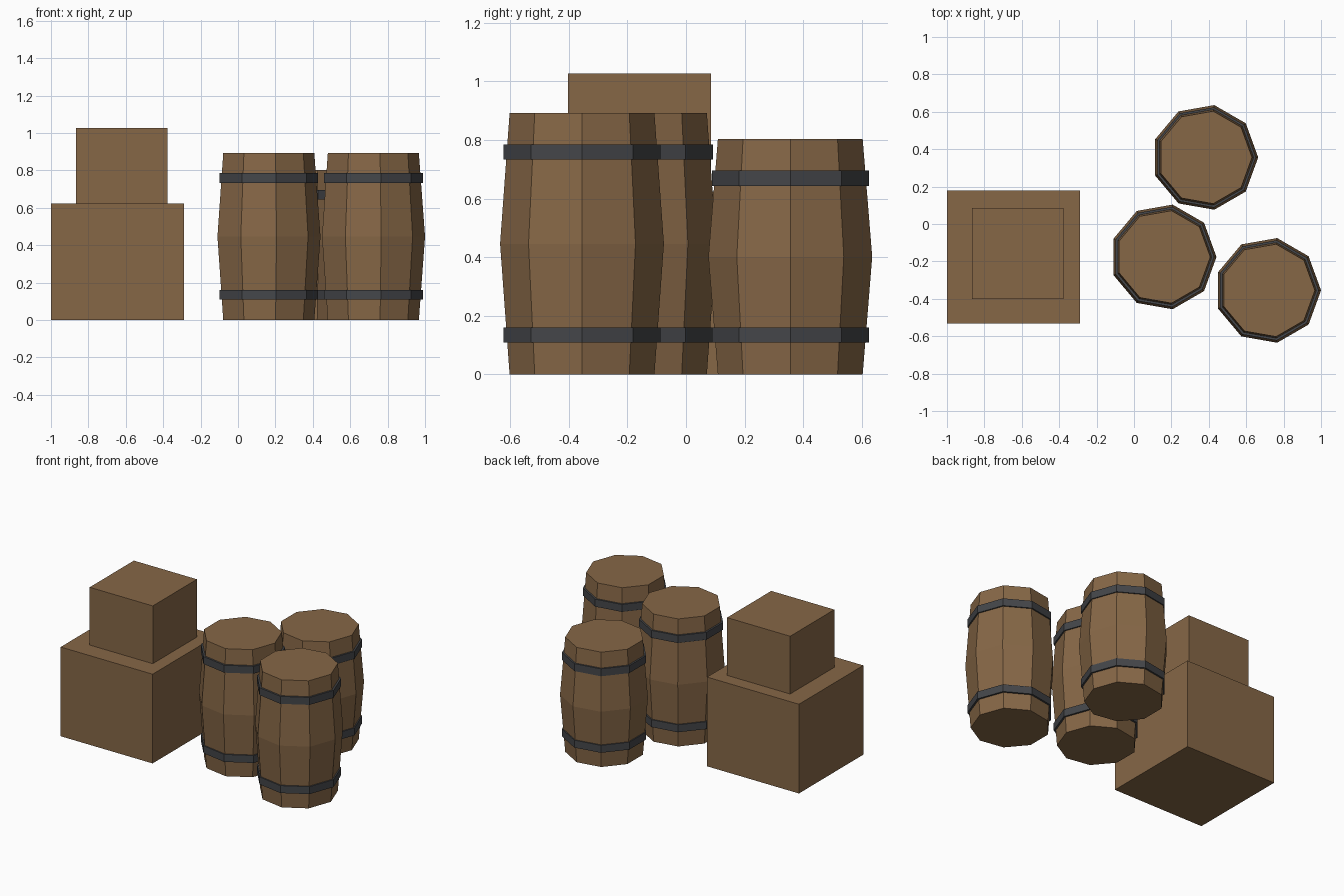
import bpy, bmesh
from math import cos, sin, tau

if "Cube" in bpy.data.objects:
    bpy.data.objects.remove(bpy.data.objects["Cube"])

SIDES = 9


def material(name, rgb):
    m = bpy.data.materials.new(name)
    m.diffuse_color = (*rgb, 1)
    m.use_nodes = True
    m.node_tree.nodes["Principled BSDF"].inputs["Base Color"].default_value = m.diffuse_color
    return m


wood = material("wood", (0.24, 0.136, 0.062))
iron = material("iron", (0.058, 0.061, 0.067))


def add_object(name, bm, mat):
    bmesh.ops.recalc_face_normals(bm, faces=bm.faces)
    mesh = bpy.data.meshes.new(name)
    bm.to_mesh(mesh)
    bm.free()
    mesh.materials.append(mat)
    obj = bpy.data.objects.new(name, mesh)
    bpy.context.collection.objects.link(obj)
    return obj


def turned(name, profile, location, mat):
    """Capped nine-sided solid from (radius, z) pairs, one corner facing +x."""
    bm = bmesh.new()
    rings = [[bm.verts.new((r * cos(tau * i / SIDES), r * sin(tau * i / SIDES), z))
              for i in range(SIDES)] for r, z in profile]
    for low, high in zip(rings, rings[1:]):
        for i in range(SIDES):
            j = (i + 1) % SIDES
            bm.faces.new((low[i], low[j], high[j], high[i]))
    bm.faces.new(rings[0])
    bm.faces.new(rings[-1])
    obj = add_object(name, bm, mat)
    obj.location = location
    return obj


def crate(name, x, y, z, width, height):
    bm = bmesh.new()
    bmesh.ops.create_cube(bm, size=1)
    bmesh.ops.scale(bm, vec=(width, width, height), verts=bm.verts)
    add_object(name, bm, wood).location = (x, y, z + height / 2)


def barrel(name, x, y, height):
    # Bulging body with one ring of edges at mid height
    turned(name + "_body", [(0.251, 0), (0.284, height / 2), (0.251, height)],
           (x, y, 0), wood)
    # Straight iron hoops near each end
    for part, z in (("lower", 0.135), ("upper", height - 0.133)):
        turned(f"{name}_{part}_hoop", [(0.272, -0.026), (0.272, 0.026)],
               (x, y, z), iron)


# Stacked crates
crate("large_crate", -0.644, -0.176, 0, 0.711, 0.624)
crate("small_crate", -0.622, -0.158, 0.624, 0.488, 0.404)

# Barrels
barrel("middle_barrel", 0.157, -0.176, 0.892)
barrel("right_barrel", 0.716, -0.355, 0.892)
barrel("back_barrel", 0.38, 0.356, 0.803)
